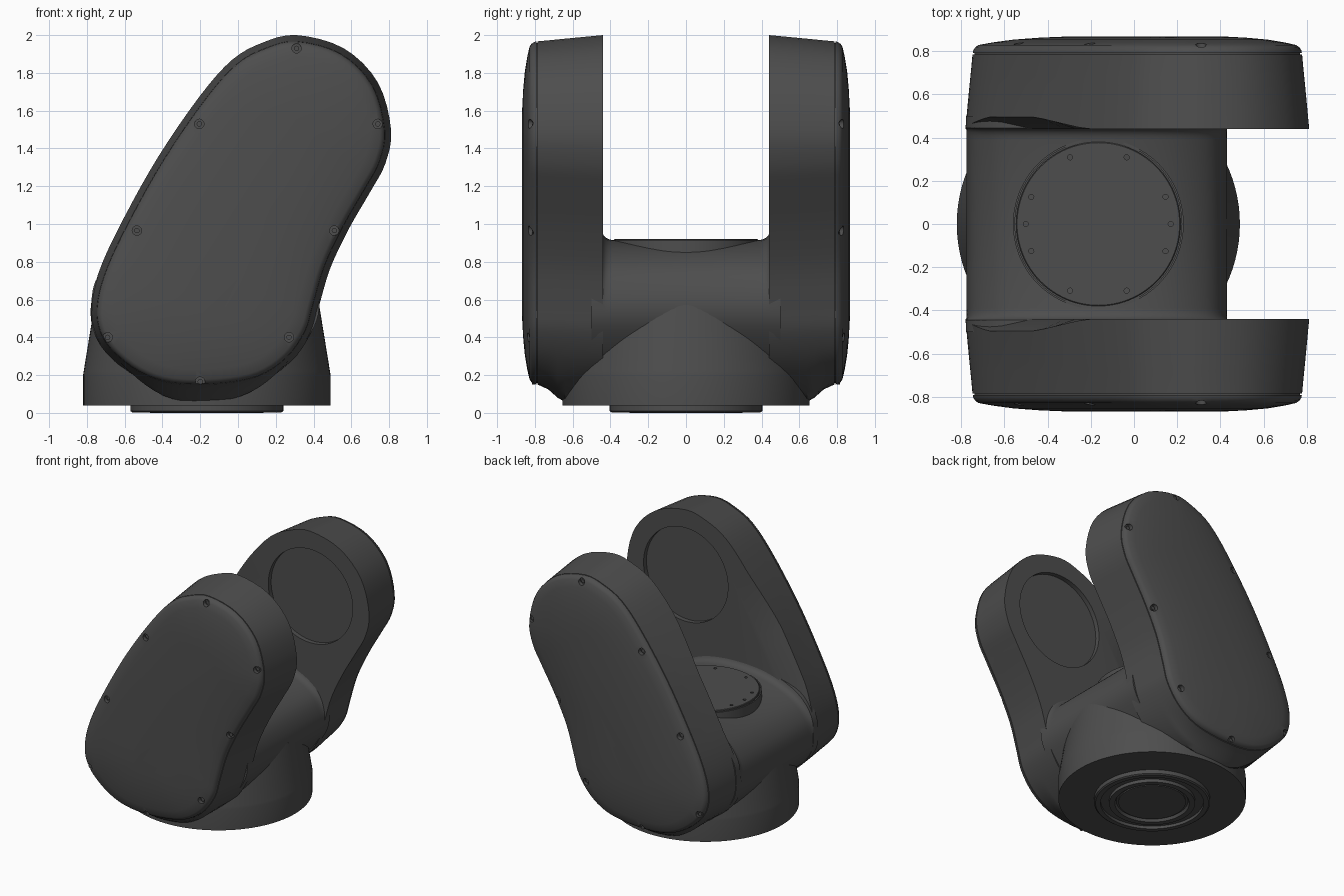
import bpy, bmesh, math
from mathutils import Vector

cube = bpy.data.objects.get("Cube")
if cube:
    bpy.data.objects.remove(cube, do_unlink=True)


def material(name, rgb):
    m = bpy.data.materials.new(name)
    m.use_nodes = True
    m.diffuse_color = (*rgb, 1)
    m.node_tree.nodes["Principled BSDF"].inputs["Base Color"].default_value = (*rgb, 1)
    return m


GREY = material("dark grey", (0.075, 0.075, 0.075))


def smooth_loop(points, steps=4):
    """Closed Catmull-Rom curve through the points."""
    pts, out = [Vector(p) for p in points], []
    n = len(pts)
    for i in range(n):
        a, b, c, d = (pts[(i + k) % n] for k in (-1, 0, 1, 2))
        for s in range(steps):
            t = s / steps
            out.append(0.5 * (2 * b + (c - a) * t + (2 * a - 5 * b + 4 * c - d) * t * t
                              + (3 * b - a - 3 * c + d) * t ** 3))
    return out


def normals(loop):
    """Outward normals of a clockwise loop."""
    out = []
    for i in range(len(loop)):
        t = (loop[(i + 1) % len(loop)] - loop[i - 1]).normalized()
        out.append(Vector((-t.y, t.x)))
    return out


def loft(name, rings):
    """Skin a list of equal rings and cap both ends."""
    bm = bmesh.new()
    rows = [[bm.verts.new(p) for p in ring] for ring in rings]
    n = len(rows[0])
    for a, b in zip(rows, rows[1:]):
        for i in range(n):
            j = (i + 1) % n
            bm.faces.new((a[i], a[j], b[j], b[i]))
    bm.faces.new(rows[0])
    bm.faces.new(rows[-1])
    bmesh.ops.recalc_face_normals(bm, faces=bm.faces)
    mesh = bpy.data.meshes.new(name)
    bm.to_mesh(mesh)
    bm.free()
    mesh.materials.append(GREY)
    ob = bpy.data.objects.new(name, mesh)
    bpy.context.collection.objects.link(ob)
    return ob


def lathe(name, profile, centre, n=96):
    """Turn (radius, z) points about a vertical axis."""
    return loft(name, [[(centre[0] + r * math.cos(k * math.tau / n),
                         centre[1] + r * math.sin(k * math.tau / n), z) for k in range(n)]
                       for r, z in profile])


def rod(name, x, z, r, y0, y1, n=20):
    """Cylinder along y."""
    return loft(name, [[(x + r * math.cos(k * math.tau / n), y, z + r * math.sin(k * math.tau / n))
                        for k in range(n)] for y in (y0, y1)])


def finish(ob, cutters=(), mirror=False, angle=32):
    """Cut, mirror, bake the modifiers and smooth the shading."""
    for c in cutters:
        m = ob.modifiers.new("cut", 'BOOLEAN')
        m.operation, m.object, m.solver = 'DIFFERENCE', c, 'EXACT'
    if mirror:
        m = ob.modifiers.new("mirror", 'MIRROR')
        m.use_axis = (False, True, False)
        m.use_mirror_merge = False
    bpy.ops.object.select_all(action='DESELECT')
    ob.select_set(True)
    bpy.context.view_layer.objects.active = ob
    for m in list(ob.modifiers):
        bpy.ops.object.modifier_apply(modifier=m.name)
    bpy.ops.object.shade_smooth_by_angle(angle=math.radians(angle))
    for c in cutters:
        bpy.data.objects.remove(c, do_unlink=True)


# Side arms: leaning rounded outline, tapered outwards and closed by a domed cover
outline = smooth_loop([
    (.31, 2), (.56, 1.93), (.74, 1.75), (.81, 1.5), (.78, 1.32), (.7, 1.17), (.59, .98),
    (.49, .77), (.43, .57), (.385, .42), (.28, .27), (.12, .165), (-.1, .122), (-.35, .125),
    (-.54, .19), (-.7, .32), (-.77, .45), (-.775, .6), (-.72, .79), (-.6, 1.04),
    (-.42, 1.36), (-.2, 1.68), (-.03, 1.87), (.13, 1.96)])
out_normals = normals(outline)
low, high = Vector((-.18, .6)), Vector((.31, 1.5))


def spine(p):
    d = high - low
    return low + d * min(1, max(0, (p - low).dot(d) / d.length_squared))


def arm_ring(y, inset=0, pull=0, drop=0, chamfer=0):
    ring = []
    for p, nrm in zip(outline, out_normals):
        q = (p - nrm * inset).lerp(spine(p), pull)
        sag = max(0, 1 - ((q.x + .165) / .5) ** 2) * min(1, max(0, (.35 - q.y) / .2))
        back = max(0, 1 - abs(q.y - 1.1) / .55) if nrm.x < 0 else 0
        ring.append((q.x, y + chamfer * min(1, 1.6 * back), q.y - drop * sag))
    return ring


arm = loft("side_arms", [
    arm_ring(.44, .02, .27), arm_ring(.44, chamfer=.055), arm_ring(.64, .019, drop=.08),
    arm_ring(.68, .023, drop=.06), arm_ring(.73, .028, drop=.02), arm_ring(.785, .033),
    arm_ring(.785, .042), arm_ring(.791, .042)])
cover = loft("arm_covers", [
    arm_ring(.791, .034), arm_ring(.803, .036), arm_ring(.818, .046), arm_ring(.828, .06),
    arm_ring(.84, .06, .12), arm_ring(.853, .06, .3), arm_ring(.862, .06, .52),
    arm_ring(.868, .06, .78)])

# Round joint seats on the inner faces, with a small pin hole on the edge
finish(arm, [rod("seat_cutter", .31, 1.5, .36, .3, .475, 72)], mirror=True)

# Cover screws sunk in round holes
screws = [(.31, 1.93), (.74, 1.53), (.51, .965), (.27, .4),
          (-.2, .165), (-.69, .4), (-.535, .965), (-.205, 1.53)]
finish(cover, [rod("hole_cutter", x, z, .025, .806, .95) for x, z in screws], mirror=True)
for i, (x, z) in enumerate(screws):
    finish(rod(f"cover_screw_{i + 1}", x, z, .014, .8, .815, 12), mirror=True)

# Cross body between the arms, flaring into them at the top
body = smooth_loop([
    (-.17, .915), (.06, .9), (.23, .85), (.36, .76), (.42, .64), (.425, .52), (.37, .4),
    (.25, .26), (.05, .16), (-.2, .13), (-.45, .16), (-.65, .28), (-.76, .42), (-.772, .55),
    (-.735, .68), (-.62, .8), (-.4, .89)])
body_normals = normals(body)


def body_ring(y, flare):
    return [(q.x, y, q.y) for q in
            (p + n * flare * max(0, n.y) for p, n in zip(body, body_normals))]


half = [(.39, 0), (.41, .005), (.425, .013), (.438, .028), (.445, .05), (.5, .05)]
finish(loft("cross_body", [body_ring(-y, f) for y, f in reversed(half)]
            + [body_ring(y, f) for y, f in half]))

# Round lid on the cross body with a thin seam and ten small holes
AXIS = (-.165, 0)
lid = lathe("top_lid", [(.395, .7), (.395, .912), (.386, .912), (.386, .905), (.38, .905),
                        (.38, .918), (.376, .921)], AXIS)
holes = []
for deg in (0, 22, 67, 113, 158, 180, 202, 247, 293, 338):
    a = math.radians(deg)
    centre = (AXIS[0] + .335 * math.cos(a), .335 * math.sin(a))
    holes.append(lathe("lid_cutter", [(.012, .905), (.012, 1)], centre, 12))
finish(lid, holes)

# Turned base tapering up into the body
finish(lathe("base", [(.64, .04), (.655, .04), (.655, .2), (.652, .22), (.595, .57)], AXIS), angle=12)

# Stepped mounting flange underneath
finish(lathe("base_flange", [(.405, .06), (.405, .01), (.395, .003), (.36, .003), (.36, .025),
                             (.3, .025), (.3, 0), (.26, 0), (.25, .02), (.235, .02),
                             (.235, .01), (.2, .01)], AXIS))
